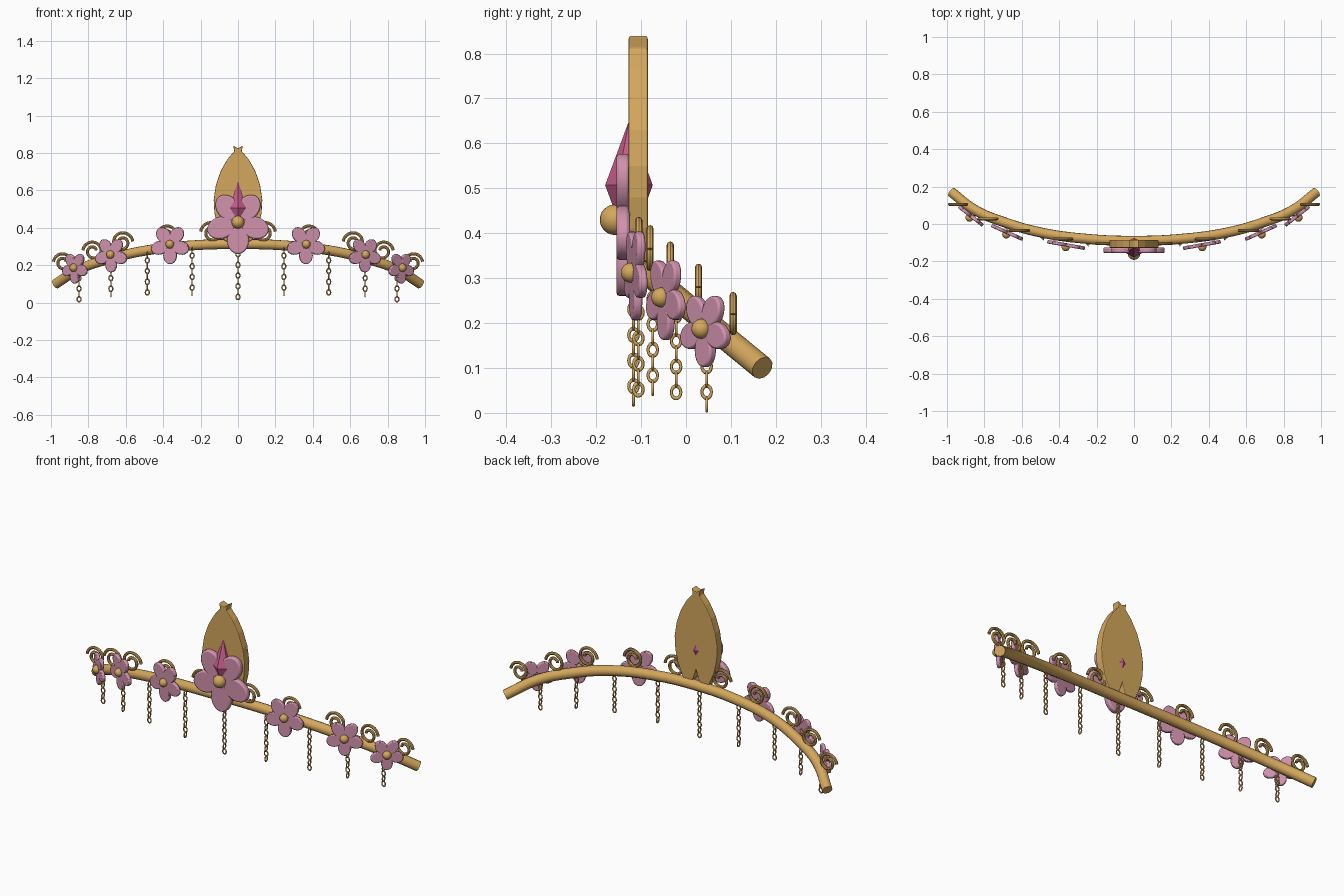
import bpy, bmesh
from math import sin, cos, pi, radians
from mathutils import Matrix, Vector

cube = bpy.data.objects.get("Cube")
if cube:
    bpy.data.objects.remove(cube)


def material(name, color):
    m = bpy.data.materials.new(name)
    m.use_nodes = True
    m.diffuse_color = (*color, 1)
    bsdf = next(n for n in m.node_tree.nodes if n.type == 'BSDF_PRINCIPLED')
    bsdf.inputs["Base Color"].default_value = (*color, 1)
    return m


GOLD = material("warm gold", (0.66, 0.39, 0.11))
PINK = material("blossom pink", (0.64, 0.29, 0.42))
GEM = material("deep pink gem", (0.56, 0.11, 0.26))


def smooth(ob, angle=35):
    bpy.ops.object.select_all(action='DESELECT')
    ob.select_set(True)
    bpy.context.view_layer.objects.active = ob
    bpy.ops.object.shade_smooth_by_angle(angle=radians(angle))


def add_mesh(name, bm, mat, bevel=0):
    bmesh.ops.recalc_face_normals(bm, faces=bm.faces)
    me = bpy.data.meshes.new(name)
    bm.to_mesh(me)
    bm.free()
    me.materials.append(mat)
    ob = bpy.data.objects.new(name, me)
    bpy.context.collection.objects.link(ob)
    if bevel:
        mod = ob.modifiers.new("soft edge", 'BEVEL')
        mod.width = bevel
        mod.segments = 2
        mod.limit_method = 'ANGLE'
        mod.angle_limit = radians(50)
    return ob


def slab(bm, outline, y0, y1):
    """Extrude an x/z outline from y0 to y1."""
    face = bm.faces.new([bm.verts.new((x, y0, z)) for x, z in outline])
    new = bmesh.ops.extrude_face_region(bm, geom=[face])["geom"]
    verts = [v for v in new if isinstance(v, bmesh.types.BMVert)]
    bmesh.ops.translate(bm, verts=verts, vec=(0, y1 - y0, 0))


def tube(name, points, radius, kind='BEZIER', sides=3):
    """Round gold rod along a path."""
    cu = bpy.data.curves.new(name, 'CURVE')
    cu.dimensions = '3D'
    cu.bevel_depth = radius
    cu.bevel_resolution = sides
    cu.use_fill_caps = True
    cu.resolution_u = 8
    sp = cu.splines.new(kind)
    pts = sp.bezier_points if kind == 'BEZIER' else sp.points
    pts.add(len(points) - 1)
    for p, co in zip(pts, points):
        if kind == 'BEZIER':
            p.co = co
            p.handle_left_type = p.handle_right_type = 'AUTO'
        else:
            p.co = (*co, 1)
    cu.materials.append(GOLD)
    ob = bpy.data.objects.new(name, cu)
    bpy.context.collection.objects.link(ob)
    bpy.ops.object.select_all(action='DESELECT')
    ob.select_set(True)
    bpy.context.view_layer.objects.active = ob
    bpy.ops.object.convert(target='MESH')
    smooth(bpy.context.object)


def ball(name, loc, r):
    bm = bmesh.new()
    bmesh.ops.create_uvsphere(bm, u_segments=20, v_segments=12, radius=r)
    ob = add_mesh(name, bm, GOLD)
    ob.location = loc
    smooth(ob)


def flower(name, loc, r, turn, thick, heart):
    """Five rounded petals, one pointing down, with a gold heart."""
    bm = bmesh.new()
    n = 28
    for k in range(5):
        a = radians(-90 + 72 * k)
        ring = []
        for i in range(n):
            t = 2 * pi * i / n
            u, v = r * (0.56 + 0.44 * cos(t)), r * 0.345 * sin(t)
            ring.append((u * cos(a) - v * sin(a), u * sin(a) + v * cos(a)))
        slab(bm, ring, -thick / 2, thick / 2)
    ob = add_mesh(name, bm, PINK, thick * 0.25)
    ob.location = loc
    ob.rotation_euler.z = turn
    smooth(ob)
    front = Vector((sin(turn), -cos(turn), 0))
    ball(name + "_heart", Vector(loc) + front * thick * 0.6, heart)


def scroll(name, x, y, z, r, side):
    """Spiral wire; side gives the direction of the free tip."""
    pts = []
    for i in range(45):
        f = i / 44
        a = radians(5 + 520 * f)
        q = r * (1 - 0.68 * f)
        pts.append((x + side * q * cos(a), y, z + q * sin(a)))
    tube(name, pts, 0.008, 'POLY', 2)


# Curved band, falling backwards toward both ends
half = [(0.245, -0.08, 0.306), (0.485, -0.048, 0.28), (0.68, 0.005, 0.236),
        (0.85, 0.075, 0.178), (0.975, 0.17, 0.1)]
path = [(-x, y, z) for x, y, z in reversed(half)] + [(0, -0.09, 0.313)] + half
tube("band", path, 0.027, sides=4)

# Tall leaf-shaped crest plate, notched at top and bottom
side = [(0.018, 0.345), (0.045, 0.315), (0.08, 0.34), (0.11, 0.41),
        (0.126, 0.48), (0.13, 0.55), (0.118, 0.63), (0.092, 0.705),
        (0.058, 0.765), (0.02, 0.81), (0.026, 0.84)]
outline = [(0, 0.4)] + side + [(0, 0.825)] + [(-x, z) for x, z in reversed(side)]
bm = bmesh.new()
slab(bm, outline, -0.128, -0.085)
add_mesh("crest_plate", bm, GOLD, 0.004)

# Six-sided pointed gem
bm = bmesh.new()
ring = [bm.verts.new((0.053 * sin(k * pi / 3), -0.127 - 0.053 * cos(k * pi / 3), 0.507))
        for k in range(6)]
for tip_z in (0.65, 0.364):
    tip = bm.verts.new((0, -0.127, tip_z))
    for k in range(6):
        bm.faces.new((ring[k], ring[(k + 1) % 6], tip))
add_mesh("gem", bm, GEM)

# Flowers: large one in the middle, smaller pairs along the band
flower("center_flower", (0, -0.14, 0.43), 0.17, 0, 0.03, 0.034)
blossoms = [("inner_flower", 0.363, -0.112, 0.312, 0.106, 10),
            ("middle_flower", 0.678, -0.045, 0.257, 0.095, 24),
            ("outer_flower", 0.872, 0.043, 0.187, 0.085, 38)]
# Scrolls: x, y, z, radius, direction of free tip
scrolls = [(0.14, -0.105, 0.375, 0.06, 1), (0.375, -0.08, 0.36, 0.056, 1),
           (0.62, -0.035, 0.322, 0.058, -1), (0.775, 0.028, 0.275, 0.055, 1),
           (0.935, 0.105, 0.215, 0.052, 1)]
for s, label in ((1, "left_"), (-1, "right_")):
    for name, x, y, z, r, deg in blossoms:
        flower(label + name, (s * x, y, z), r, s * radians(deg), 0.019, 0.022)
    for i, (x, y, z, r, d) in enumerate(scrolls):
        scroll(f"{label}scroll_{i + 1}", s * x, y, z, r, s * d)

# Hanging chains: alternating oval links that share one mesh
bpy.ops.mesh.primitive_torus_add(major_segments=18, minor_segments=6,
                                 major_radius=0.0105, minor_radius=0.0034)
first = bpy.context.object
first.name = "chain_link"
link = first.data
link.transform(Matrix.Diagonal((1, 1, 1.3, 1)) @ Matrix.Rotation(pi / 2, 4, 'X'))
link.materials.append(GOLD)
smooth(first, 80)
bpy.data.objects.remove(first)


def chain(name, x, y, bottom, top, parity):
    z, k = bottom + 0.018, parity
    while z < top:
        ob = bpy.data.objects.new(f"{name}_link", link)
        bpy.context.collection.objects.link(ob)
        ob.location = (x, y, z)
        ob.rotation_euler.z = k % 2 * pi / 2
        z += 0.0285
        k += 1


chain("center_chain", 0, -0.117, 0.013, 0.3, 0)
for x, y, low, high, parity in [(0.245, -0.106, 0.034, 0.3, 1),
                                (0.485, -0.074, 0.037, 0.275, 0),
                                (0.68, -0.022, 0.028, 0.23, 1),
                                (0.85, 0.046, 0.0, 0.175, 0)]:
    for s, label in ((1, "left"), (-1, "right")):
        chain(label + "_chain", s * x, y, low, high, parity)
